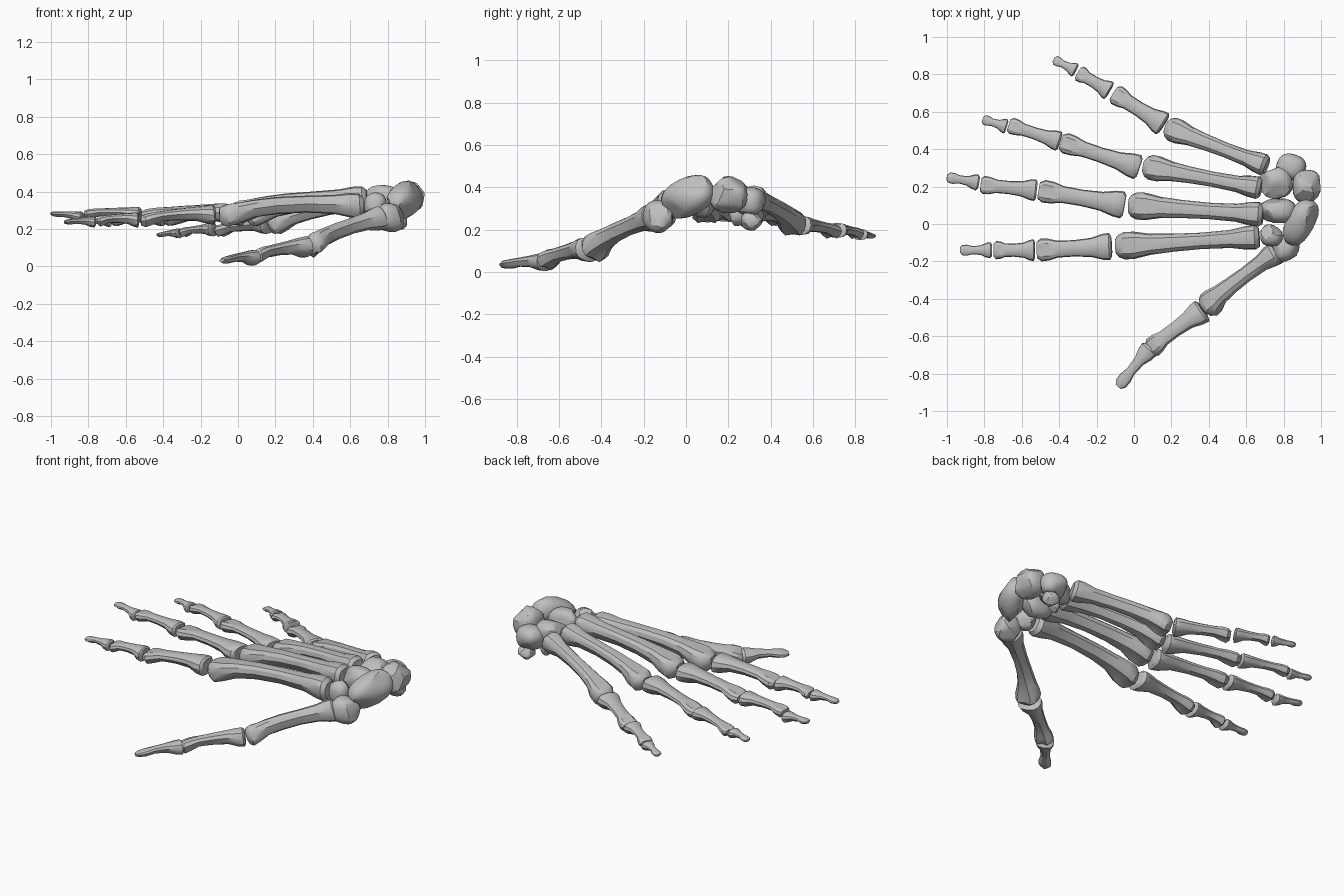
import bpy
import bmesh
import math
import random
from mathutils import Vector, Matrix, Euler

random.seed(4)
SIDES = 12

cube = bpy.data.objects.get("Cube")
if cube:
    bpy.data.objects.remove(cube, do_unlink=True)

# Single bone colour
bone_grey = bpy.data.materials.new("bone_grey")
bone_grey.use_nodes = True
colour = (0.52, 0.52, 0.52, 1)
bone_grey.diffuse_color = colour
bone_grey.node_tree.nodes["Principled BSDF"].inputs["Base Color"].default_value = colour

# Profiles along each bone: position, width, height, drop, condyle notch
METACARPAL = [
    (0, .7, .75, 0, 0), (.03, .9, 1, 0, 0), (.1, .85, .95, 0, 0),
    (.2, .66, .75, 0, 0), (.4, .6, .66, 0, 0), (.6, .66, .68, 0, 0),
    (.76, .78, .74, .05, .1), (.87, 1, .9, .2, .25), (.94, 1, 1, .25, .25),
    (.98, .8, .8, .2, .1), (1, .5, .5, .1, 0),
]
PHALANX = [
    (0, .75, .75, 0, 0), (.03, 1, 1, .1, 0), (.12, .95, .95, .1, 0),
    (.27, .7, .72, 0, 0), (.5, .6, .6, 0, 0), (.72, .62, .56, 0, .1),
    (.84, .8, .7, .1, .3), (.94, .84, .75, .2, .4), (1, .6, .5, .15, .2),
]
DISTAL = [
    (0, .75, .7, 0, 0), (.05, 1, 1, .1, 0), (.18, .9, .9, .1, 0),
    (.35, .6, .65, 0, 0), (.6, .5, .5, 0, 0), (.78, .68, .5, .1, 0),
    (.92, .66, .42, .1, 0), (1, .35, .25, .1, 0),
]


def finish(name, bm, angle):
    bmesh.ops.recalc_face_normals(bm, faces=bm.faces[:])
    mesh = bpy.data.meshes.new(name)
    bm.to_mesh(mesh)
    bm.free()
    mesh.materials.append(bone_grey)
    obj = bpy.data.objects.new(name, mesh)
    bpy.context.collection.objects.link(obj)
    bpy.ops.object.select_all(action="DESELECT")
    obj.select_set(True)
    bpy.context.view_layer.objects.active = obj
    bpy.ops.object.shade_smooth_by_angle(angle=math.radians(angle))


def soften(value, power):
    return math.copysign(abs(value) ** power, value)


def long_bone(name, start, end, half_w, half_h, profile, bow=0, roll=0):
    """Loft a bowed shaft with a flat back, a narrow palm side and a notched head."""
    start, end = Vector(start), Vector(end)
    axis = (end - start).normalized()
    turn = Matrix.Rotation(roll, 3, axis)
    side = turn @ axis.cross(Vector((0, 0, 1))).normalized()
    up = side.cross(axis)
    bm = bmesh.new()
    rings = []
    for t, w, h, drop, notch in profile:
        centre = start.lerp(end, t) + up * (bow * 4 * t * (1 - t) - drop * half_h)
        shaft = max(0, 1 - w)
        ring = []
        for i in range(SIDES):
            a = math.tau * i / SIDES
            u, v = soften(math.cos(a), .8), soften(math.sin(a), .85)
            if v < 0:
                u *= 1 - .7 * shaft
            if i == SIDES * 3 // 4:
                v *= 1 - notch
            elif i == SIDES // 4:
                v *= 1 - notch * .5
            ring.append(bm.verts.new(centre + side * u * w * half_w + up * v * h * half_h))
        rings.append(ring)
    for low, high in zip(rings, rings[1:]):
        for i in range(SIDES):
            j = (i + 1) % SIDES
            bm.faces.new((low[i], low[j], high[j], high[i]))
    bm.faces.new(rings[0])
    bm.faces.new(rings[-1])
    finish(name, bm, 32)


def wrist_bone(name, centre, size, rotation=(0, 0, 0), cuts=7):
    """Rounded pebble with several planed joint facets."""
    bm = bmesh.new()
    bmesh.ops.create_icosphere(bm, subdivisions=3, radius=1)
    for v in bm.verts:
        v.co = Vector([soften(c, .8) for c in v.co])
    for _ in range(cuts):
        n = Vector([random.uniform(-1, 1) for _ in range(3)]).normalized()
        for v in bm.verts:
            over = v.co.dot(n) - .86
            if over > 0:
                v.co -= n * over
    place = Matrix.LocRotScale(Vector(centre), Euler(rotation), Vector(size))
    bmesh.ops.transform(bm, matrix=place, verts=bm.verts[:])
    finish(name, bm, 28)


# Fingers: metacarpal ends, then ends of each following bone
FINGERS = {
    "index": (1.0, .03, [
        ((.67, -.07, .32), (-.1, -.12, .28)), ((-.12, -.12, .28), (-.52, -.14, .25)),
        ((-.53, -.14, .25), (-.75, -.14, .245)), ((-.76, -.14, .24), (-.93, -.14, .24))]),
    "middle": (1.0, .02, [
        ((.69, .05, .36), (-.03, .1, .3)), ((-.05, .1, .29), (-.51, .18, .28)),
        ((-.52, .18, .28), (-.82, .21, .285)), ((-.83, .22, .265), (-1, .25, .285))]),
    "ring": (.92, .02, [
        ((.68, .19, .36), (.05, .31, .275)), ((.03, .3, .27), (-.39, .44, .255)),
        ((-.395, .44, .255), (-.67, .53, .245)), ((-.68, .52, .24), (-.81, .56, .24))]),
    "little": (.9, .015, [
        ((.71, .31, .35), (.17, .52, .23)), ((.16, .53, .225), (-.11, .7, .195)),
        ((-.13, .71, .2), (-.3, .81, .185)), ((-.31, .82, .18), (-.43, .88, .17))]),
}
PARTS = [
    ("metacarpal", .073, .068, METACARPAL, 1),
    ("proximal_phalanx", .073, .052, PHALANX, .4),
    ("middle_phalanx", .058, .04, PHALANX, .3),
    ("distal_phalanx", .043, .03, DISTAL, .1),
]
for finger, (size, bow, spans) in FINGERS.items():
    for (part, w, h, profile, bend), (a, b) in zip(PARTS, spans):
        long_bone(f"{finger}_{part}", a, b, w * size, h * size, profile, bow * bend)

# Thumb, rolled towards the palm
long_bone("thumb_metacarpal", (.77, -.15, .26), (.37, -.45, .115), .07, .065, METACARPAL, .015, .4)
long_bone("thumb_proximal_phalanx", (.37, -.46, .11), (.08, -.67, .055), .068, .055, PHALANX, .01, .3)
long_bone("thumb_distal_phalanx", (.09, -.66, .05), (-.085, -.87, .035), .052, .042, DISTAL, .005, .2)

# Wrist
wrist_bone("scaphoid", (.89, .01, .355), (.075, .135, .09), (.4, 0, -.5))
wrist_bone("lunate", (.925, .2, .365), (.078, .09, .088))
wrist_bone("triquetrum", (.84, .305, .33), (.08, .07, .07), (0, 0, -.3))
wrist_bone("pisiform", (.86, .31, .24), (.045, .05, .045))
wrist_bone("capitate", (.77, .07, .345), (.1, .068, .09))
wrist_bone("hamate", (.76, .22, .35), (.088, .085, .075), (0, 0, .2))
wrist_bone("hamate_hook", (.78, .24, .27), (.03, .035, .055), (0, .2, 0))
wrist_bone("trapezoid", (.735, -.06, .325), (.06, .06, .07))
wrist_bone("trapezium", (.81, -.125, .26), (.085, .07, .075), (0, .3, .5))
